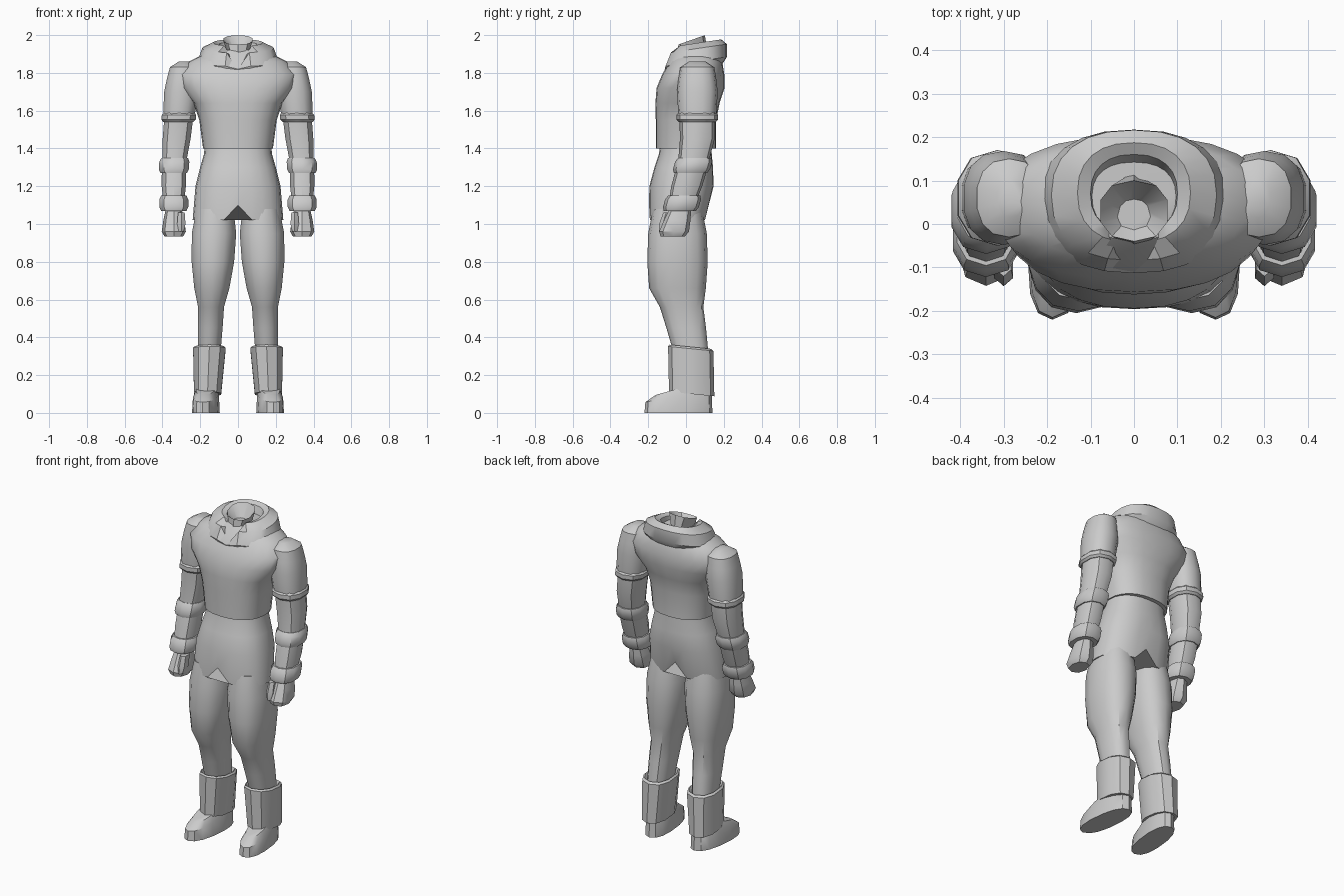
import bpy, bmesh
from math import sin, cos, tau, radians, copysign

default = bpy.data.objects.get("Cube")
if default:
    bpy.data.objects.remove(default, do_unlink=True)

grey = bpy.data.materials.new("plain grey")
grey.use_nodes = True
grey.diffuse_color = (0.6, 0.6, 0.6, 1)
shader = grey.node_tree.nodes["Principled BSDF"]
shader.inputs["Base Color"].default_value = grey.diffuse_color
parts = []


# Centre lines of the figure: each gives x and y at a height
def torso_axis(z):
    return 0, 0.2 * max(0, z - 1.6) - 0.12 * max(0, 1.4 - z)


def neck_axis(z):
    return 0, 0.03


def arm_axis(z):
    return 0.34 - 0.1 * max(0, z - 1.3), 0.06 - 0.28 * max(0, 1.4 - z)


def thumb_axis(z):
    x, y = arm_axis(z)
    return x - 0.04, y - 0.05


def leg_axis(z):
    return 0.165 - 0.04 * z, min(0.03, max(-0.045, 0.1 - 0.22 * z))


def shoe_axis(z):
    return 0.17, -0.04


def boxy(value):
    """Push a circle's sine or cosine slightly towards a rounded square."""
    return copysign(abs(value) ** 0.85, value)


def loft(name, axis, rows, sides, side=1, slope=0, shear=0, capped=True):
    """Skin rings around an axis; a row is height, half width, half depth."""
    bm = bmesh.new()
    loops = []
    for height, width, depth in rows:
        centre_x, centre_y = axis(height)
        loop = []
        for step in range(sides):
            angle = tau * step / sides
            across = width * boxy(sin(angle))
            along = -depth * boxy(cos(angle))
            x = centre_x + across - shear * along
            z = height + slope * along
            loop.append(bm.verts.new((side * x, centre_y + along, z)))
        loops.append(loop)
    for lower, upper in zip(loops, loops[1:]):
        for step in range(sides):
            following = (step + 1) % sides
            bm.faces.new((lower[step], lower[following],
                          upper[following], upper[step]))
    if capped:
        bm.faces.new(loops[0])
        bm.faces.new(loops[-1])
    bmesh.ops.recalc_face_normals(bm, faces=bm.faces)
    mesh = bpy.data.meshes.new(name)
    bm.to_mesh(mesh)
    bm.free()
    mesh.materials.append(grey)
    part = bpy.data.objects.new(name, mesh)
    bpy.context.collection.objects.link(part)
    parts.append(part)
    return part


def pair(name, axis, rows, sides, **options):
    """Make a left part and its mirrored right twin."""
    return [loft(label + "_" + name, axis, rows, sides, side, **options)
            for label, side in (("left", 1), ("right", -1))]


def arm_part(name, *rows, axis=arm_axis, sides=10):
    """Arm pieces are a little deeper than wide; a row is height, radius."""
    pair(name, axis, [(z, r, r + 0.015) for z, r in rows], sides)


def arm_band(name, height, radius, half):
    """Bevelled ring around the arm."""
    inner = radius * 0.88
    arm_part(name, (height - half, inner), (height - half / 2, radius),
             (height + half / 2, radius), (height + half, inner))


# Jacket body with sloping shoulders
loft("jacket_body", torso_axis, [
    (1.4, .185, .16),
    (1.55, .205, .16),
    (1.64, .235, .17),
    (1.72, .3, .18),
    (1.79, .32, .165),
    (1.86, .26, .14),
    (1.92, .14, .1)], sides=24)

# Tunic skirt, its hem notched at the front and back
skirt = loft("tunic_skirt", torso_axis, [
    (1.02, .24, .15),
    (1.2, .225, .17),
    (1.3, .2, .155),
    (1.37, .18, .14),
    (1.43, .175, .135)], sides=24)
hem = min(vertex.co.z for vertex in skirt.data.vertices)
for vertex in skirt.data.vertices:
    if vertex.co.z < hem + 0.01 and abs(vertex.co.x) < 0.01:
        vertex.co.z += 0.08

# Folded hood collar, cut down to a V at the front
collar = loft("hood_collar", torso_axis, [
    (1.81, .19, .14),
    (1.86, .215, .165),
    (1.93, .19, .15),
    (1.96, .13, .115),
    (1.95, .1, .09),
    (1.86, .09, .07)], sides=24, slope=.15, capped=False)
for vertex in collar.data.vertices:
    if vertex.co.y < 0:
        vertex.co.z = min(vertex.co.z, 1.82 + 1.8 * abs(vertex.co.x))

# Neck stump with a sunken top
loft("neck", neck_axis, [
    (1.84, .03, .09),
    (1.975, .08, .07),
    (1.9, .02, .02)], sides=10, slope=.35)

# Sleeves: rounded shoulder, upper arm and elbow
arm_part("shoulder_sleeve", (1.86, .03), (1.83, .075), (1.77, .085),
         (1.7, .093), (1.57, .085), sides=14)
arm_part("elbow_sleeve", (1.57, .08), (1.45, .077), (1.32, .065))
arm_band("sleeve_band", 1.565, .095, .025)

# Forearm with flared bands at the elbow and wrist
arm_part("forearm", (1.32, .068), (1.2, .067), (1.1, .055))
arm_band("elbow_band", 1.31, .083, .04)
arm_band("wrist_band", 1.11, .08, .04)

# Blocky fists with thumbs
arm_part("fist", (1.09, .04), (1.02, .055), (.96, .064), (.935, .05), sides=8)
arm_part("thumb", (1.06, .02), (1, .025), (.96, .015),
         axis=thumb_axis, sides=6)

# Trouser legs: full thigh, padded knee, slim shin
pair("trouser_leg", leg_axis, [
    (.3, .06, .09),
    (.45, .067, .105),
    (.56, .07, .115),
    (.66, .095, .15),
    (.8, .115, .16),
    (.95, .12, .155),
    (1.08, .1, .13)], sides=14)

# Boot shafts with a hollow top rim
pair("boot_shaft", leg_axis, [
    (.1, .075, .12),
    (.34, .09, .12),
    (.35, .08, .11),
    (.32, .06, .09)], sides=10, slope=-.1)

# Shoes with turned-out toes, thinning towards the front
shoes = pair("shoe", shoe_axis, [
    (0, .07, .18),
    (.1, .065, .175),
    (.14, .05, .12)], sides=14, shear=.1)
for shoe in shoes:
    for vertex in shoe.data.vertices:
        vertex.co.z *= 1 + 2 * vertex.co.y

# Smooth the soft forms and keep the creases
bpy.ops.object.select_all(action='DESELECT')
for part in parts:
    part.select_set(True)
bpy.context.view_layer.objects.active = parts[0]
bpy.ops.object.shade_smooth_by_angle(angle=radians(35))
